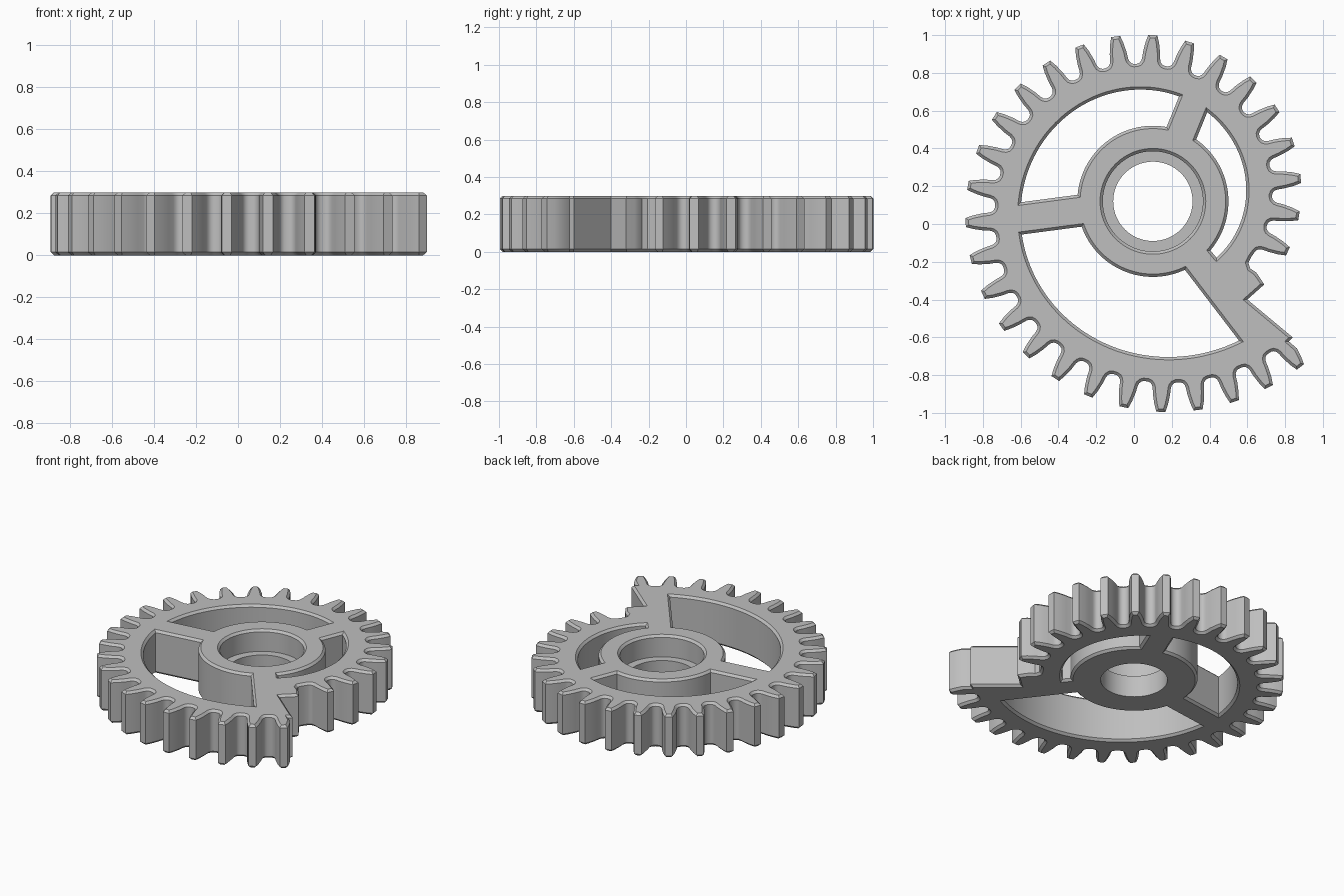
import bpy
import bmesh
from math import sin, cos, asin, atan, log, exp, radians, pi, tau
from mathutils import Vector

cube = bpy.data.objects.get("Cube")
if cube:
    bpy.data.objects.remove(cube, do_unlink=True)

HUB = Vector((0.10, 0.12))
HEIGHT, CHAMFER = 0.30, 0.015
GROWTH = 0.0745             # growth rate of the logarithmic spiral
TOP_RADIUS = 0.88           # tooth tip radius straight above the hub
HUB_RADIUS, BORE, THROUGH, SEAT = 0.40, 0.265, 0.21, 0.15
SPOKE_HALF, RIM_DEPTH = 0.085, 0.292


def polar(r, a):
    return HUB + Vector((cos(a), sin(a))) * r


def spiral(a):
    return TOP_RADIUS * exp(GROWTH * (a - pi / 2))


# Tooth side: half width, depth below the tip
FLANK = [(0.074, 0.158), (0.061, 0.152), (0.052, 0.14), (0.048, 0.125),
         (0.045, 0.09), (0.036, 0.04), (0.024, 0.0)]


def tooth(n):
    """One tooth, standing square to the spiral, listed counter-clockwise."""
    r = TOP_RADIUS + 0.0147 * n
    a = pi / 2 + log(r / TOP_RADIUS) / GROWTH
    lean = a - atan(GROWTH)
    out = Vector((cos(lean), sin(lean)))
    side = Vector((-out.y, out.x))
    tip = polar(r, a)
    right = [tip - out * d - side * w for w, d in FLANK]
    left = [tip - out * d + side * w for w, d in reversed(FLANK)]
    return right + left


def outline():
    # Cut-off tooth at the low end of the spiral
    pts = [Vector(p) for p in ((0.60, -0.40), (0.69, -0.32), (0.66, -0.275),
                               (0.645, -0.255), (0.615, -0.235),
                               (0.605, -0.205), (0.62, -0.175))]
    for n in range(-8, 21):
        pts += tooth(n)
    # Step back from the high end
    del pts[-4:]
    return pts + [Vector((0.82, -0.622)), Vector((0.84, -0.60))]


def pocket(a, b, steps=40):
    """Opening between two spokes, from hub to spiral rim."""
    def arc(radius):
        lo = a + asin(SPOKE_HALF / radius(a))
        hi = b - asin(SPOKE_HALF / radius(b))
        angles = [lo + (hi - lo) * i / steps for i in range(steps + 1)]
        return [polar(radius(t), t) for t in angles]
    outer = arc(lambda t: spiral(t) - RIM_DEPTH)
    inner = arc(lambda t: HUB_RADIUS)
    return (outer + inner[::-1])[::-1]


def inset(pts, d):
    """Move a loop sideways into the material, with mitred corners."""
    result = []
    for i, p in enumerate(pts):
        u = (p - pts[i - 1]).normalized()
        v = (pts[(i + 1) % len(pts)] - p).normalized()
        n1, n2 = Vector((-u.y, u.x)), Vector((-v.y, v.x))
        result.append(p + (n1 + n2) * (d / max(0.3, 1 + n1.dot(n2))))
    return result


def wall(bm, pts, levels):
    """Stack the loop at each (height, inset); return end edges."""
    rings = [[bm.verts.new((p.x, p.y, z)) for p in inset(pts, d)]
             for z, d in levels]
    count = len(pts)
    for low, high in zip(rings, rings[1:]):
        for i in range(count):
            j = (i + 1) % count
            bm.faces.new((low[i], low[j], high[j], high[i]))
    return [[bm.edges.get((ring[i - 1], ring[i])) for i in range(count)]
            for ring in (rings[0], rings[-1])]


bm = bmesh.new()
edge_levels = [(0, CHAMFER), (CHAMFER, 0), (HEIGHT - CHAMFER, 0), (HEIGHT, CHAMFER)]
ledge = THROUGH - BORE
bore_levels = [(0, ledge), (SEAT, ledge), (SEAT, 0),
               (HEIGHT - CHAMFER, 0), (HEIGHT, CHAMFER)]

# Toothed rim, three spoke openings and the stepped bore
loops = [(outline(), edge_levels)]
for k in range(3):
    start = radians(-52.7 + 120 * k)
    loops.append((pocket(start, start + tau / 3), edge_levels))
circle = [polar(BORE, -tau * i / 96) for i in range(96)]
loops.append((circle, bore_levels))

bottom, top = [], []
for pts, levels in loops:
    low, high = wall(bm, pts, levels)
    bottom += low
    top += high

# Flat bottom and top
for edges, z in ((bottom, -1), (top, 1)):
    bmesh.ops.triangle_fill(bm, use_beauty=True, edges=edges, normal=(0, 0, z))
bmesh.ops.recalc_face_normals(bm, faces=bm.faces[:])

mesh = bpy.data.meshes.new("spiral_gear")
bm.to_mesh(mesh)
bm.free()
gear = bpy.data.objects.new("spiral_gear", mesh)
bpy.context.collection.objects.link(gear)

# Plain grey
grey = bpy.data.materials.new("plain_grey")
grey.use_nodes = True
colour = (0.52, 0.52, 0.52, 1)
grey.diffuse_color = colour
grey.node_tree.nodes["Principled BSDF"].inputs["Base Color"].default_value = colour
mesh.materials.append(grey)

bpy.ops.object.select_all(action="DESELECT")
gear.select_set(True)
bpy.context.view_layer.objects.active = gear
bpy.ops.object.shade_smooth_by_angle(angle=radians(30))
